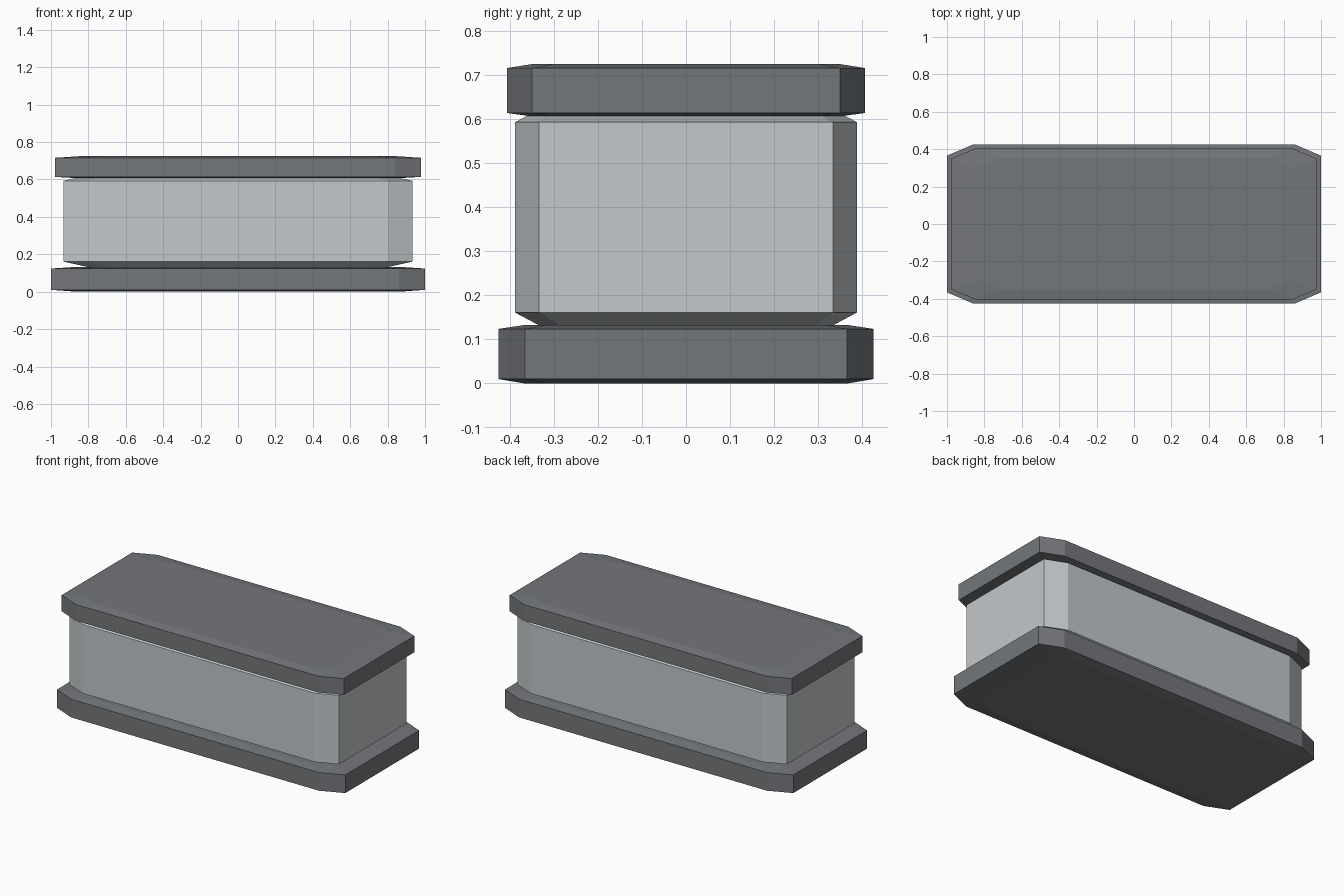
import bpy
import bmesh

cube = bpy.data.objects.get("Cube")
if cube:
    bpy.data.objects.remove(cube, do_unlink=True)

CUT = 0.86  # corner cut and end taper, as a share of the half size


def make_material(name, color):
    mat = bpy.data.materials.new(name)
    mat.use_nodes = True
    mat.diffuse_color = color
    mat.node_tree.nodes["Principled BSDF"].inputs["Base Color"].default_value = color
    return mat


def octagon(bm, hx, hy, z):
    """Ring of vertices: a rectangle with cut corners."""
    cx, cy = hx * CUT, hy * CUT
    quarter = [(hx, cy), (cx, hy)]
    half = quarter + [(-x, y) for x, y in reversed(quarter)]
    return [bm.verts.new((x, y, z)) for x, y in half + [(-x, -y) for x, y in half]]


def cut_block(name, hx, hy, heights, mat):
    """Cut-corner block whose ends taper in; heights are four rising levels."""
    bm = bmesh.new()
    rings = [octagon(bm, hx * s, hy * s, z)
             for s, z in zip((CUT, 1, 1, CUT), heights)]
    bm.faces.new(reversed(rings[0]))
    bm.faces.new(rings[-1])
    for low, high in zip(rings, rings[1:]):
        for i in range(len(low)):
            j = (i + 1) % len(low)
            bm.faces.new((low[i], low[j], high[j], high[i]))
    mesh = bpy.data.meshes.new(name)
    bm.to_mesh(mesh)
    bm.free()
    mesh.materials.append(mat)
    obj = bpy.data.objects.new(name, mesh)
    bpy.context.collection.objects.link(obj)
    return obj


dark = make_material("dark grey", (0.174, 0.184, 0.198, 1))
light = make_material("light grey", (0.545, 0.58, 0.597, 1))

# Base slab, body and lid slab
cut_block("base", 1.0, 0.425, (0, 0.01, 0.124, 0.133), dark)
cut_block("body", 0.934, 0.388, (0.132, 0.161, 0.593, 0.622), light)
cut_block("lid", 0.978, 0.406, (0.606, 0.614, 0.716, 0.725), dark)
